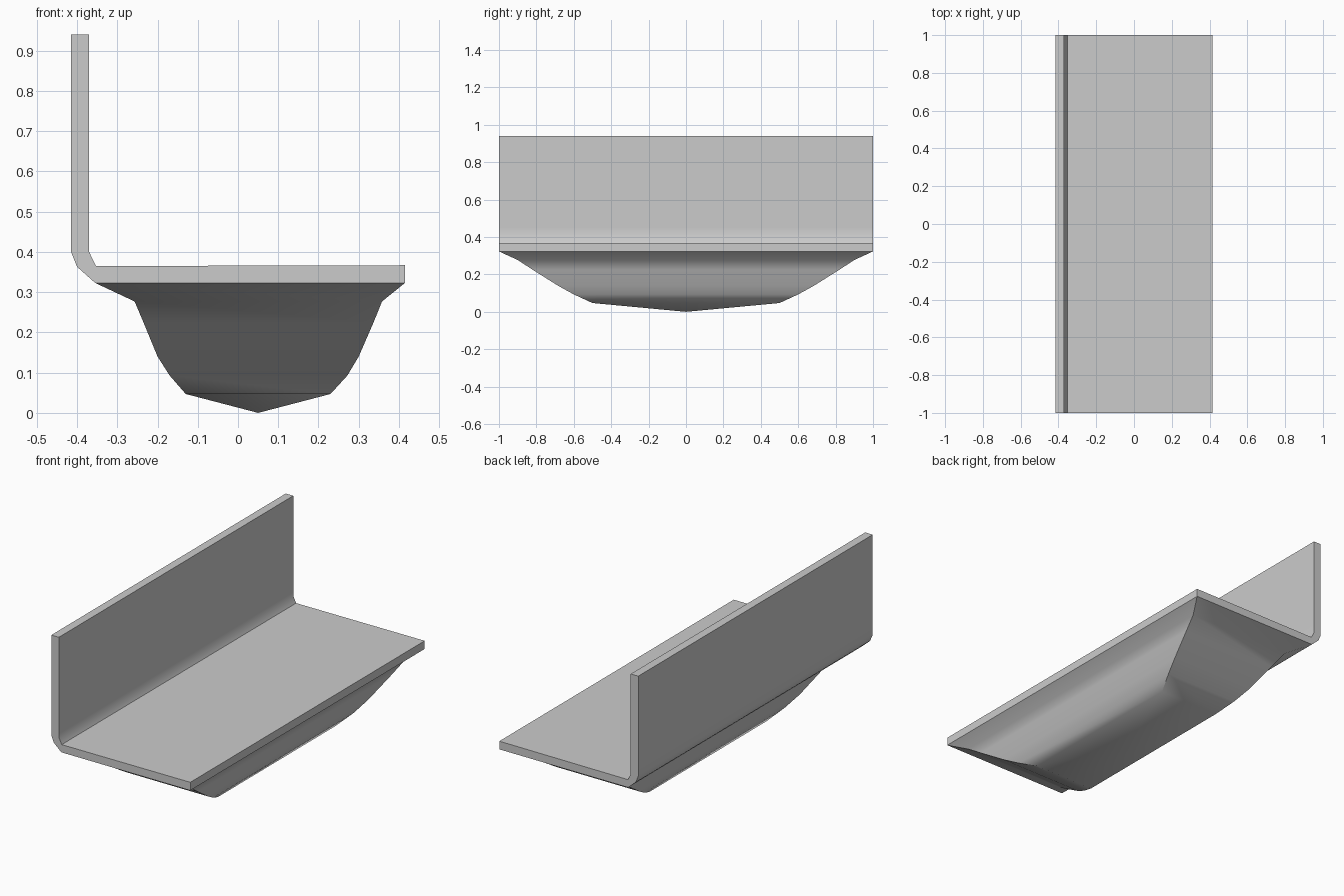
import bpy
import bmesh
import math

cube = bpy.data.objects.get("Cube")
if cube:
    bpy.data.objects.remove(cube, do_unlink=True)

# Single plain grey
grey = bpy.data.materials.new("light_grey")
grey.use_nodes = True
colour = (0.6, 0.6, 0.6, 1)
grey.diffuse_color = colour
grey.node_tree.nodes["Principled BSDF"].inputs["Base Color"].default_value = colour


def finish(name, bm):
    """Turn a bmesh into a smooth object with sharp corners."""
    bmesh.ops.recalc_face_normals(bm, faces=bm.faces)
    mesh = bpy.data.meshes.new(name)
    bm.to_mesh(mesh)
    bm.free()
    mesh.materials.append(grey)
    obj = bpy.data.objects.new(name, mesh)
    bpy.context.collection.objects.link(obj)
    bpy.ops.object.select_all(action='DESELECT')
    obj.select_set(True)
    bpy.context.view_layer.objects.active = obj
    bpy.ops.object.shade_smooth_by_angle(angle=math.radians(42))
    return obj


def bridge(bm, a, b):
    for i in range(len(a)):
        j = (i + 1) % len(a)
        bm.faces.new((a[i], a[j], b[j], b[i]))


# Bent plate: L-shaped section swept along y
section = [(-0.415, 0.94), (-0.37, 0.94), (-0.37, 0.45), (-0.37, 0.4),
           (-0.353, 0.365), (0.415, 0.367), (0.415, 0.323),
           (-0.355, 0.323), (-0.4, 0.363), (-0.415, 0.4), (-0.415, 0.45)]
bm = bmesh.new()
ends = [[bm.verts.new((x, y, z)) for x, z in section] for y in (-1, 1)]
bridge(bm, *ends)
for end in ends:
    bm.faces.new(end)
finish("bent_plate", bm)

# Tapered belly: rectangles (x min, x max, half length, height) down to a point
rings = [(-0.355, 0.415, 1.0, 0.323), (-0.257, 0.358, 0.9, 0.277),
         (-0.235, 0.337, 0.82, 0.225), (-0.2, 0.3, 0.685, 0.14),
         (-0.17, 0.272, 0.6, 0.093), (-0.13, 0.23, 0.5, 0.047)]
bm = bmesh.new()
loops = [[bm.verts.new(p) for p in ((a, -h, z), (b, -h, z), (b, h, z), (a, h, z))]
         for a, b, h, z in rings]
for upper, lower in zip(loops, loops[1:]):
    bridge(bm, upper, lower)
bm.faces.new(loops[0])
tip = bm.verts.new((0.05, 0, 0))
for i in range(4):
    bm.faces.new((loops[-1][i], loops[-1][(i + 1) % 4], tip))
finish("tapered_belly", bm)
